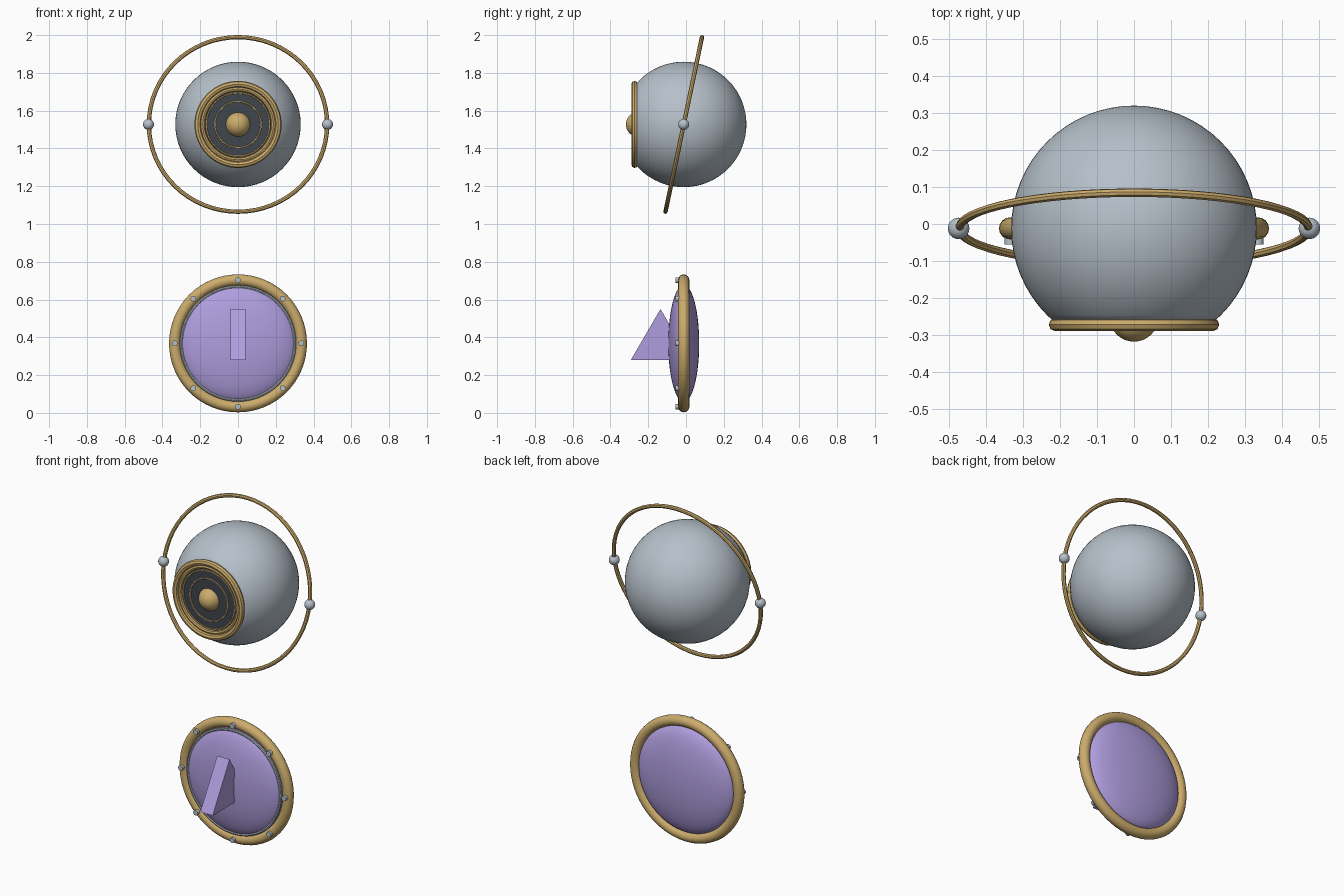
import bpy, bmesh
from math import pi, sin, cos, radians
from mathutils import Matrix, Vector

cube = bpy.data.objects.get("Cube")
if cube:
    bpy.data.objects.remove(cube, do_unlink=True)


def material(name, rgb):
    m = bpy.data.materials.new(name)
    m.use_nodes = True
    m.diffuse_color = (*rgb, 1)
    m.node_tree.nodes["Principled BSDF"].inputs["Base Color"].default_value = (*rgb, 1)
    return m


GOLD = material("warm gold", (0.60, 0.41, 0.15))
GREY = material("silver grey", (0.47, 0.53, 0.59))
PURPLE = material("soft purple", (0.43, 0.34, 0.73))
DARK = material("charcoal", (0.05, 0.06, 0.075))

Y0 = -0.012                              # shared depth of both bodies
ORB = Vector((0, Y0, 1.527))             # centre of the upper orb
DIAL = Vector((0, Y0, 0.368))            # centre of the lower dial
FACING = Matrix.Rotation(pi / 2, 4, 'X')  # turns the z axis to face -y


def finish(name, mat, smooth=40):
    o = bpy.context.object
    o.name = name
    o.data.materials.append(mat)
    bpy.ops.object.shade_smooth_by_angle(angle=radians(smooth))
    return o


def ball(name, loc, r, mat, scale=(1, 1, 1), segments=32):
    bpy.ops.mesh.primitive_uv_sphere_add(segments=segments, ring_count=segments // 2,
                                         radius=r, location=loc)
    o = finish(name, mat)
    o.data.transform(FACING)
    o.scale = scale
    return o


def ring(name, loc, major, minor, mat, sides=12, tilt=pi / 2, smooth=40):
    bpy.ops.mesh.primitive_torus_add(major_segments=64, minor_segments=sides,
                                     major_radius=major, minor_radius=minor,
                                     location=loc, rotation=(tilt, 0, 0))
    return finish(name, mat, smooth)


def disc(name, loc, r, depth, mat, sides=16):
    bpy.ops.mesh.primitive_cylinder_add(vertices=sides, radius=r, depth=depth,
                                        location=loc, rotation=(pi / 2, 0, 0))
    return finish(name, mat)


def ahead(centre, y):
    return Vector((centre.x, y, centre.z))


# Upper orb with its front sliced flat
orb = ball("orb", ORB, 0.332, GREY, segments=64)
bm = bmesh.new()
bm.from_mesh(orb.data)
cut = bmesh.ops.bisect_plane(bm, geom=bm.verts[:] + bm.edges[:] + bm.faces[:],
                             plane_co=(0, -0.25, 0), plane_no=(0, -1, 0), clear_outer=True)
bmesh.ops.holes_fill(bm, edges=[e for e in bm.edges if e.is_boundary])
bm.to_mesh(orb.data)
bm.free()

# Lens on the front of the orb
disc("lens_plate", ahead(ORB, -0.262), 0.195, 0.012, DARK, sides=64)
ring("lens_rim", ahead(ORB, -0.272), 0.213, 0.0175, GOLD, sides=8, smooth=30)
ring("lens_inner_rim", ahead(ORB, -0.268), 0.187, 0.012, GOLD, sides=8, smooth=30)
ring("lens_outer_groove", ahead(ORB, -0.266), 0.168, 0.005, GOLD, sides=6, smooth=30)
ring("lens_inner_groove", ahead(ORB, -0.266), 0.122, 0.005, GOLD, sides=6, smooth=30)
ball("lens_button", ahead(ORB, -0.252), 0.066, GOLD)

# Tilted orbit with a bead on each side
ring("orbit", ORB, 0.472, 0.0115, GOLD, sides=8, tilt=pi / 2 - radians(11.8), smooth=30)
for side, label in ((1, "left"), (-1, "right")):
    ball(f"bead_{label}", ORB + Vector((side * 0.474, 0, 0)), 0.029, GREY)

# Lower dial: lens-shaped face, frame and trim
ball("dial_face", DIAL, 0.31, PURPLE, scale=(1, 0.082 / 0.31, 1), segments=64)
ring("dial_frame", DIAL, 0.335, 0.03, GOLD, sides=16)
ring("dial_trim", ahead(DIAL, -0.034), 0.3, 0.008, GREY, sides=8)

# Eight studs around the frame
for i in range(8):
    a = i * pi / 4
    disc(f"stud_{i + 1}", DIAL + Vector((cos(a) * 0.335, -0.033, sin(a) * 0.335)),
         0.015, 0.022, GREY)

# Triangular pointer standing out of the dial
bm = bmesh.new()
side = bm.faces.new([bm.verts.new((-0.04, y, z))
                     for y, z in ((-0.292, 0.28), (-0.135, 0.55), (0.022, 0.28))])
extruded = bmesh.ops.extrude_face_region(bm, geom=[side])["geom"]
bmesh.ops.translate(bm, vec=(0.08, 0, 0),
                    verts=[v for v in extruded if isinstance(v, bmesh.types.BMVert)])
bmesh.ops.recalc_face_normals(bm, faces=bm.faces[:])
mesh = bpy.data.meshes.new("pointer")
bm.to_mesh(mesh)
bm.free()
mesh.materials.append(PURPLE)
bpy.context.collection.objects.link(bpy.data.objects.new("pointer", mesh))
